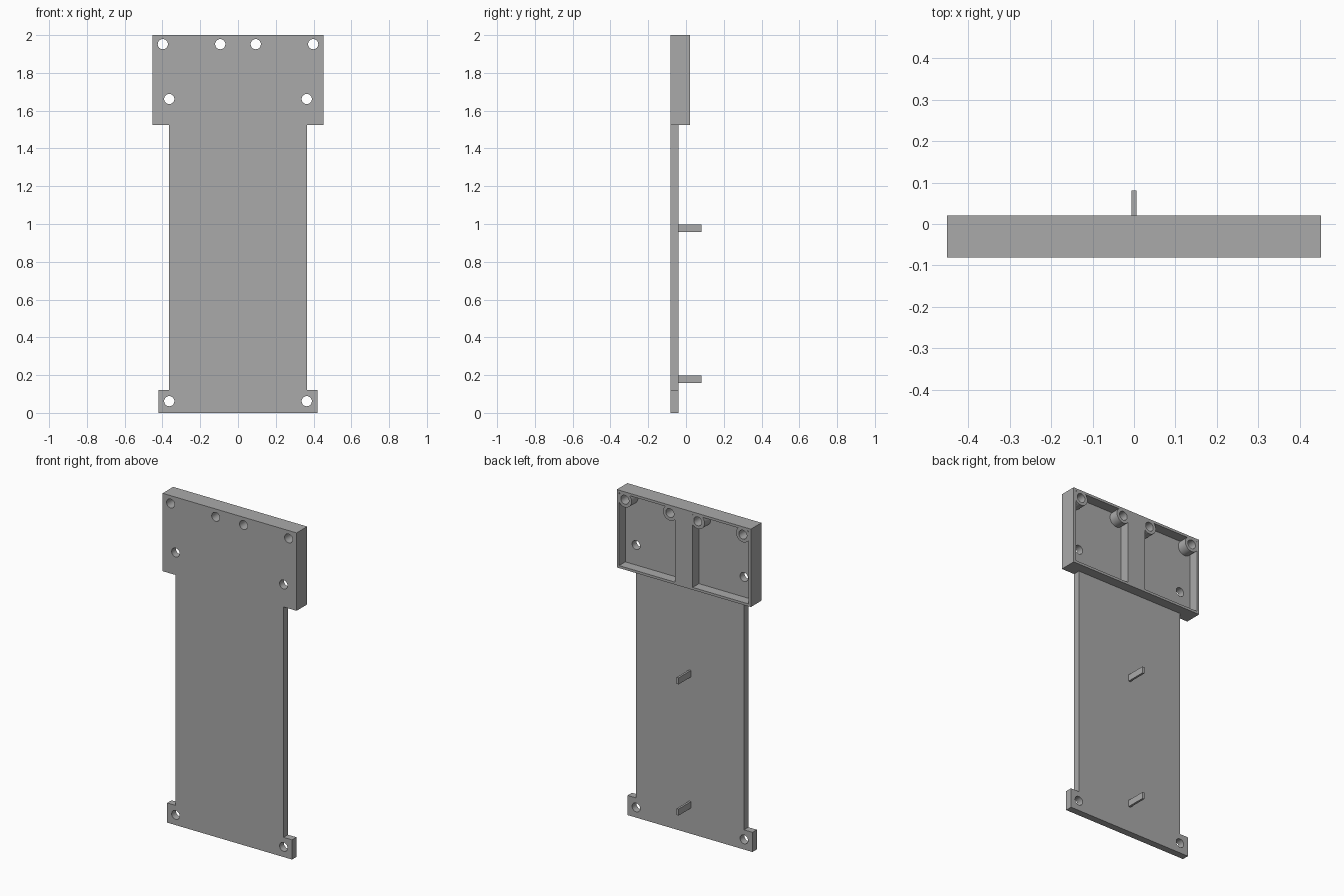
import bpy, bmesh, math
from mathutils import Matrix

cube = bpy.data.objects.get("Cube")
if cube:
    bpy.data.objects.remove(cube, do_unlink=True)

grey = bpy.data.materials.new("plain grey")
grey.use_nodes = True
COLOUR = (0.4, 0.4, 0.4, 1)
grey.diffuse_color = COLOUR
grey.node_tree.nodes["Principled BSDF"].inputs["Base Color"].default_value = COLOUR

FRONT, PLATE_BACK, RIM_BACK, PEG_BACK = -0.081, -0.039, 0.021, 0.081
HEAD_W, HEAD_Z = 0.452, 1.525
WALL = 0.015


def finish(name, bm):
    bmesh.ops.recalc_face_normals(bm, faces=bm.faces)
    mesh = bpy.data.meshes.new(name)
    bm.to_mesh(mesh)
    bm.free()
    mesh.materials.append(grey)
    obj = bpy.data.objects.new(name, mesh)
    bpy.context.collection.objects.link(obj)
    return obj


def prism(name, outline, y0, y1):
    """Extrude an x-z outline from y0 to y1."""
    bm = bmesh.new()
    face = bm.faces.new([bm.verts.new((x, y0, z)) for x, z in outline])
    ext = bmesh.ops.extrude_face_region(bm, geom=[face])
    verts = [v for v in ext["geom"] if isinstance(v, bmesh.types.BMVert)]
    bmesh.ops.translate(bm, verts=verts, vec=(0, y1 - y0, 0))
    return finish(name, bm)


def box(name, x0, x1, y0, y1, z0, z1):
    return prism(name, [(x0, z0), (x1, z0), (x1, z1), (x0, z1)], y0, y1)


def rod(name, x, z, r, y0, y1):
    bm = bmesh.new()
    bmesh.ops.create_cone(
        bm, cap_ends=True, segments=32, radius1=r, radius2=r, depth=y1 - y0,
        matrix=Matrix.Translation((x, (y0 + y1) / 2, z)) @ Matrix.Rotation(math.pi / 2, 4, "X"))
    return finish(name, bm)


def combine(target, tool, operation):
    """Apply a boolean and discard the tool."""
    mod = target.modifiers.new(operation, "BOOLEAN")
    mod.operation, mod.solver, mod.object = operation, "EXACT", tool
    bpy.context.view_layer.objects.active = target
    bpy.ops.object.modifier_apply(modifier=mod.name)
    bpy.data.objects.remove(tool, do_unlink=True)


# Back plate with foot tabs and wide head
half = [(0.421, 0), (0.421, 0.12), (0.364, 0.12), (0.364, HEAD_Z), (HEAD_W, HEAD_Z), (HEAD_W, 2)]
panel = prism("panel", half + [(-x, z) for x, z in reversed(half)], FRONT, PLATE_BACK)

# Thick head block
combine(panel, box("head_block", -HEAD_W, HEAD_W, FRONT, RIM_BACK, HEAD_Z, 2), "UNION")

# Two rear pockets that leave a round boss in each upper corner
BOSS_X, BOSS_Z = (0.094, 0.398), 1.952
for side in (-1, 1):
    inner, outer = sorted((side * 0.06, side * (HEAD_W - WALL)))
    pocket = box("pocket", inner, outer, PLATE_BACK, 0.05, HEAD_Z + WALL, 2 - WALL)
    for x in BOSS_X:
        combine(pocket, rod("boss", side * x, BOSS_Z, 0.046, -0.06, 0.07), "DIFFERENCE")
    combine(panel, pocket, "DIFFERENCE")

# Screw holes right through
holes = [(x, BOSS_Z) for x in BOSS_X] + [(0.364, 1.662), (0.364, 0.062)]
for x, z in holes:
    for side in (-1, 1):
        combine(panel, rod("hole", side * x, z, 0.027, -0.2, 0.2), "DIFFERENCE")

bpy.ops.object.select_all(action="DESELECT")
panel.select_set(True)
bpy.context.view_layer.objects.active = panel
bpy.ops.object.shade_smooth_by_angle(angle=math.radians(30))

# Rear pegs
for name, z in (("lower_peg", 0.157), ("upper_peg", 0.957)):
    box(name, -0.0065, 0.0065, PLATE_BACK - 0.01, PEG_BACK, z, z + 0.04)
